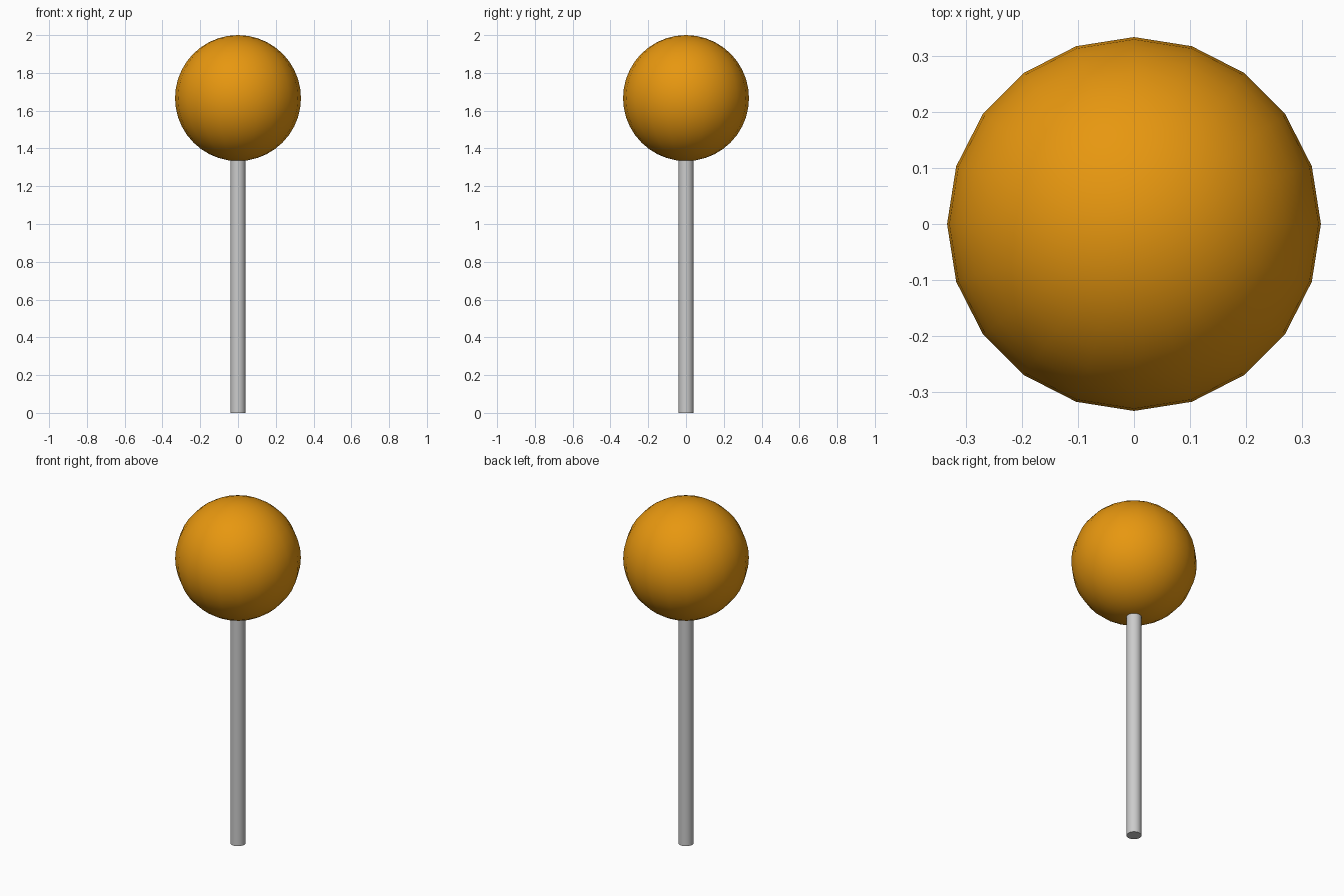
import bpy
import math

if "Cube" in bpy.data.objects:
    bpy.data.objects.remove(bpy.data.objects["Cube"])

RADIUS = 1 / 3
CENTRE_Z = 2 - RADIUS
STICK_TOP = 1.35

# Round candy head
bpy.ops.mesh.primitive_uv_sphere_add(segments=20, ring_count=20, radius=RADIUS,
                                     location=(0, 0, CENTRE_Z))
ball = bpy.context.object
ball.name = "ball"
bpy.ops.object.shade_smooth()
orange = bpy.data.materials.new("orange")
orange.diffuse_color = (0.8, 0.31, 0.005, 1)
orange.use_nodes = True
orange.node_tree.nodes["Principled BSDF"].inputs["Base Color"].default_value = orange.diffuse_color
ball.data.materials.append(orange)

# Thin stick, its top just inside the ball
bpy.ops.mesh.primitive_cylinder_add(vertices=20, radius=0.04, depth=STICK_TOP,
                                    location=(0, 0, STICK_TOP / 2))
bpy.context.object.name = "stick"
bpy.ops.object.shade_smooth_by_angle(angle=math.radians(40))
